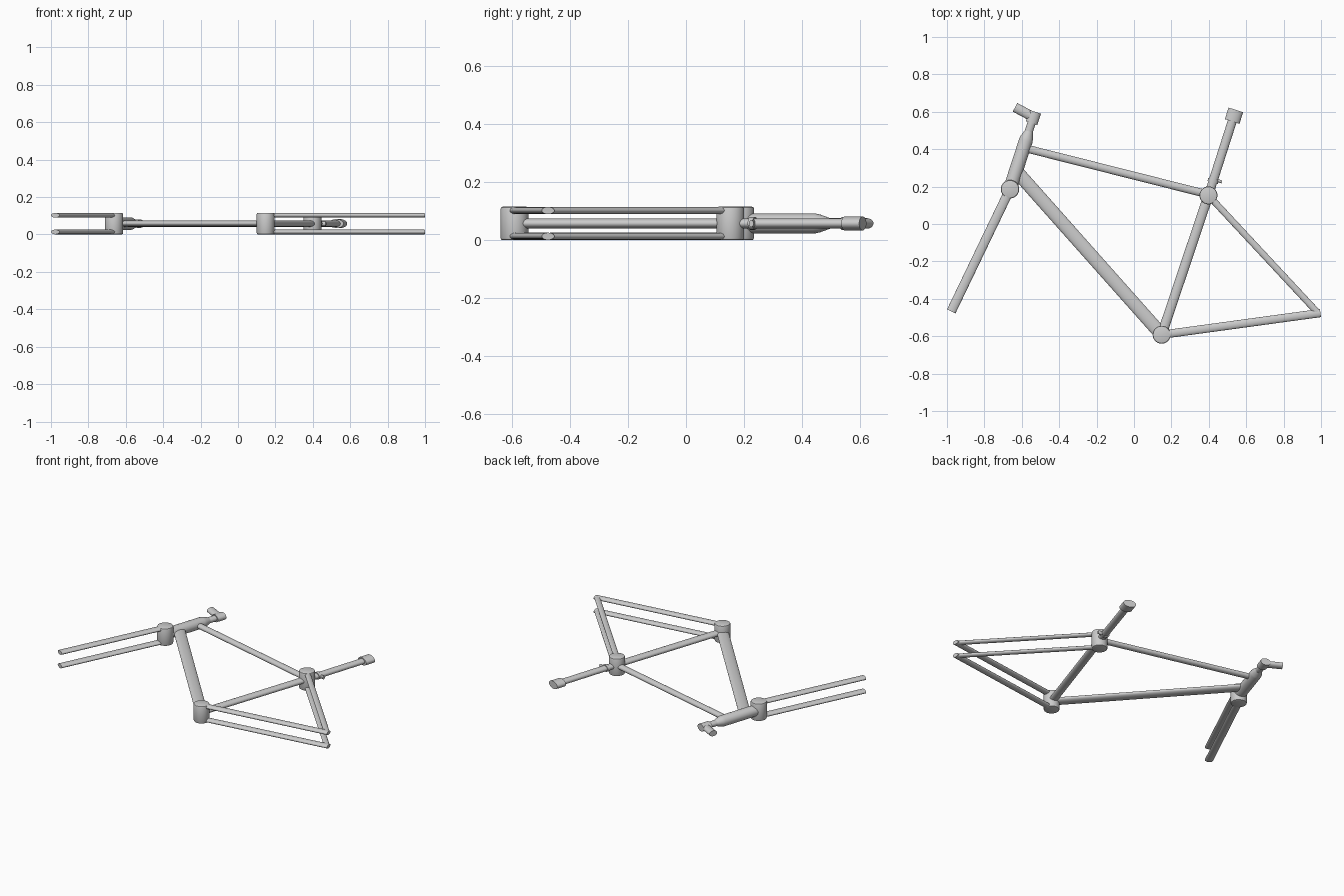
import bpy, bmesh, math
from mathutils import Vector, Matrix

if "Cube" in bpy.data.objects:
    bpy.data.objects.remove(bpy.data.objects["Cube"])

MID, HEIGHT = 0.058, 0.116
SIDES = 32


def finish(name, bm):
    bmesh.ops.recalc_face_normals(bm, faces=bm.faces)
    mesh = bpy.data.meshes.new(name)
    bm.to_mesh(mesh)
    bm.free()
    ob = bpy.data.objects.new(name, mesh)
    bpy.context.collection.objects.link(ob)
    bpy.ops.object.select_all(action='DESELECT')
    ob.select_set(True)
    bpy.context.view_layer.objects.active = ob
    bpy.ops.object.shade_smooth_by_angle(angle=math.radians(35))
    return ob


def loft(name, start, direction, stations, z=MID):
    """Oval tube along a plan direction; stations are (distance, plan radius, z radius)."""
    d = Vector((direction[0], direction[1], 0)).normalized()
    side = Vector((-d.y, d.x, 0))
    origin = Vector((start[0], start[1], z))
    bm = bmesh.new()
    rings = []
    for t, a, b in stations:
        rings.append([bm.verts.new(origin + d * t + side * a * math.cos(u) + Vector((0, 0, b * math.sin(u))))
                      for u in (2 * math.pi * i / SIDES for i in range(SIDES))])
    for r0, r1 in zip(rings, rings[1:]):
        for i in range(SIDES):
            j = (i + 1) % SIDES
            bm.faces.new((r0[i], r0[j], r1[j], r1[i]))
    bm.faces.new(rings[0])
    bm.faces.new(rings[-1])
    return finish(name, bm)


def tube(name, p, q, a, b, z=MID):
    v = Vector(q) - Vector(p)
    return loft(name, p, v, [(0, a, b), (v.length, a, b)], z)


def joint(name, p, r):
    bm = bmesh.new()
    bmesh.ops.create_cone(bm, cap_ends=True, segments=40, radius1=r, radius2=r, depth=HEIGHT,
                          matrix=Matrix.Translation((p[0], p[1], HEIGHT / 2)))
    rims = [e for e in bm.edges if abs(e.verts[0].co.z - e.verts[1].co.z) < 1e-5]
    bmesh.ops.bevel(bm, geom=rims, offset=0.008, segments=2, profile=0.5, affect='EDGES')
    return finish(name, bm)


CROWN, BOTTOM, SEAT = (-0.663, 0.186), (0.148, -0.592), (0.398, 0.153)
STEER = (0.31, 0.95)
POST = (0.137, 0.427)

# Cross cylinders where the paired tubes meet the frame
joint("fork_crown", CROWN, 0.049)
joint("bottom_bracket", BOTTOM, 0.048)
joint("seat_lug", SEAT, 0.048)

# Main triangle
tube("down_tube", (-0.625, 0.278), BOTTOM, 0.036, 0.017)
tube("top_tube", (-0.59, 0.407), (0.398, 0.158), 0.021, 0.016)
tube("seat_tube", BOTTOM, SEAT, 0.026, 0.017)

# Head tube with tapered collar, stem and bar mount
loft("head_tube", CROWN, STEER, [(0, 0.037, 0.034), (0.275, 0.037, 0.034),
                                 (0.29, 0.034, 0.031), (0.325, 0.022, 0.019)])
loft("stem_post", CROWN, STEER, [(0.3, 0.022, 0.018), (0.39, 0.022, 0.018)])
loft("stem_clamp", CROWN, STEER, [(0.372, 0.032, 0.023), (0.435, 0.032, 0.023)])
tube("stem_arm", (-0.537, 0.571), (-0.636, 0.624), 0.026, 0.018)

# Seat post, collar with bolt lug, and saddle mount
loft("seat_post", SEAT, POST, [(0, 0.024, 0.017), (0.42, 0.024, 0.017)])
loft("seat_collar", SEAT, POST, [(0.072, 0.029, 0.022), (0.09, 0.029, 0.022)])
tube("collar_lug", (0.425, 0.238), (0.47, 0.225), 0.008, 0.012)
loft("saddle_mount", SEAT, POST, [(0.415, 0.041, 0.024), (0.48, 0.041, 0.024)])

# Paired fork blades and rear stays
for label, z in (("lower", 0.0135), ("upper", HEIGHT - 0.0135)):
    tube("fork_blade_" + label, CROWN, (-0.977, -0.467), 0.025, 0.0125, z)
    tube("chain_stay_" + label, BOTTOM, (0.997, -0.476), 0.022, 0.0125, z)
    tube("seat_stay_" + label, SEAT, (0.98, -0.472), 0.0175, 0.0115, z)
